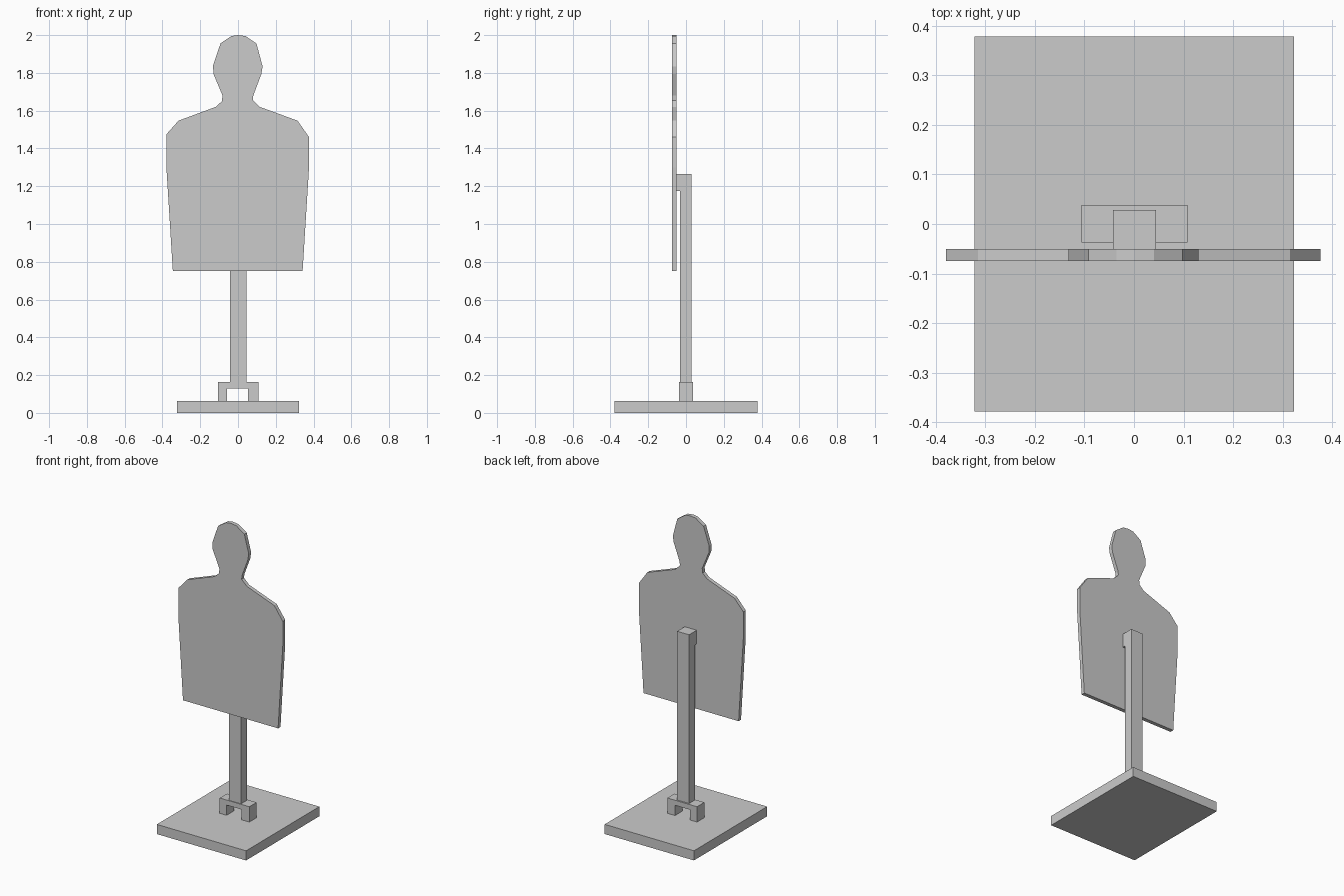
import bpy
import bmesh


def prism(name, outline, y0, y1):
    """Extrude an (x, z) outline from y0 to y1."""
    bm = bmesh.new()
    face = bm.faces.new([bm.verts.new((x, y0, z)) for x, z in outline])
    ext = bmesh.ops.extrude_face_region(bm, geom=[face])
    verts = [g for g in ext["geom"] if isinstance(g, bmesh.types.BMVert)]
    bmesh.ops.translate(bm, verts=verts, vec=(0, y1 - y0, 0))
    bmesh.ops.recalc_face_normals(bm, faces=bm.faces)
    mesh = bpy.data.meshes.new(name)
    bm.to_mesh(mesh)
    bm.free()
    obj = bpy.data.objects.new(name, mesh)
    bpy.context.collection.objects.link(obj)
    return obj


def box_outline(x0, x1, z0, z1):
    return [(x0, z0), (x1, z0), (x1, z1), (x0, z1)]


# Flat base board
prism("base", box_outline(-0.322, 0.323, 0, 0.063), -0.378, 0.378)

# Arched bracket holding the post
prism("bracket", [(-0.106, 0.063), (-0.057, 0.063), (-0.057, 0.13), (0.053, 0.13),
                  (0.053, 0.063), (0.108, 0.063), (0.108, 0.163), (-0.106, 0.163)],
      -0.037, 0.038)

# Post with a forward lip at the top: side profile drawn in (y, z), then turned
post = prism("post", [(-0.032, 0.163), (0.028, 0.163), (0.028, 1.265),
                      (-0.05, 1.265), (-0.05, 1.175), (-0.032, 1.175)],
             -0.044, 0.042)
for v in post.data.vertices:
    y, x, z = v.co.x, -v.co.y, v.co.z
    v.co = (x, y, z)

# Silhouette board: slightly uneven left and right edges
right = [(0.342, 0.752), (0.376, 1.30), (0.376, 1.46), (0.315, 1.547), (0.115, 1.62),
         (0.079, 1.655), (0.081, 1.68), (0.124, 1.795), (0.13, 1.835), (0.098, 1.955),
         (0.04, 1.995), (0.0, 2.0)]
left = [(-0.035, 1.995), (-0.092, 1.957), (-0.132, 1.84), (-0.13, 1.795), (-0.082, 1.68),
        (-0.085, 1.65), (-0.118, 1.62), (-0.315, 1.547), (-0.379, 1.475), (-0.379, 1.30),
        (-0.345, 0.752)]
prism("silhouette_board", right + left, -0.075, -0.05)
